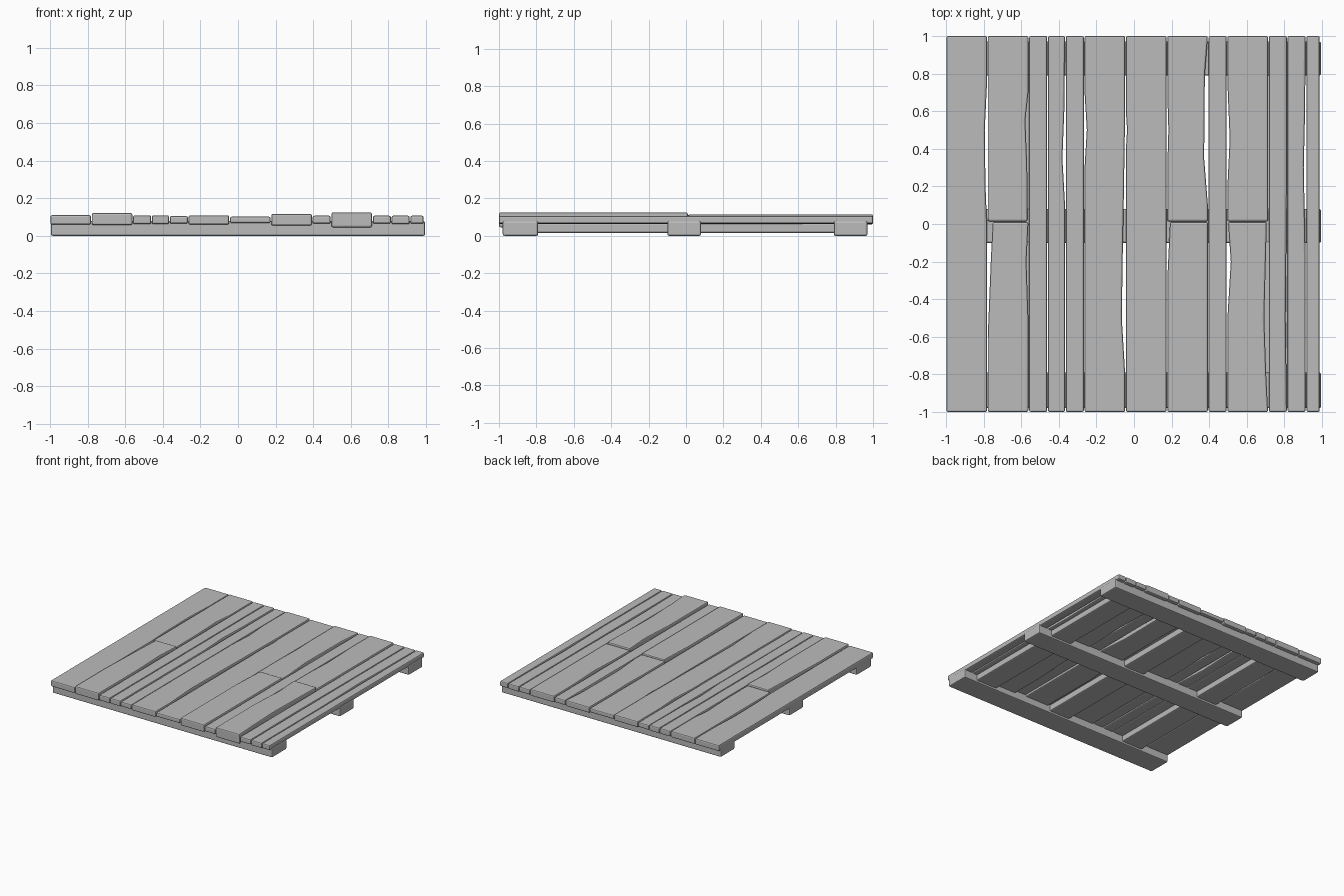
import bpy, bmesh

cube = bpy.data.objects.get("Cube")
if cube:
    bpy.data.objects.remove(cube, do_unlink=True)

# Single plain grey
grey = bpy.data.materials.new("plain grey")
grey.use_nodes = True
grey.diffuse_color = (0.5, 0.5, 0.5, 1)
bsdf = grey.node_tree.nodes["Principled BSDF"]
bsdf.inputs["Base Color"].default_value = grey.diffuse_color
bsdf.inputs["Roughness"].default_value = 0.8


def wobble(points, y):
    """Sideways offset at y, blended between the given (y, offset) points."""
    pts = [(-1, 0)] + list(points) + [(1, 0)]
    for (ya, a), (yb, b) in zip(pts, pts[1:]):
        if ya <= y <= yb:
            return a + (b - a) * (y - ya) / max(yb - ya, 0.001)
    return 0


def board(name, x0, x1, y0, y1, z0, z1, left=(), right=(), bevel=0.009):
    """A bevelled board along y whose two long edges may wander."""
    ys = sorted({y0, y1, *[y for y, _ in (*left, *right) if y0 < y < y1]})
    bm = bmesh.new()
    rings = []
    for y in ys:
        a, b = x0 + wobble(left, y), x1 + wobble(right, y)
        rings.append([bm.verts.new(p) for p in
                      ((a, y, z0), (b, y, z0), (b, y, z1), (a, y, z1))])
    for r, s in zip(rings, rings[1:]):
        for i in range(4):
            j = (i + 1) % 4
            bm.faces.new((r[i], r[j], s[j], s[i]))
    bm.faces.new(rings[0][::-1])
    bm.faces.new(rings[-1])
    bmesh.ops.recalc_face_normals(bm, faces=bm.faces)
    mesh = bpy.data.meshes.new(name)
    bm.to_mesh(mesh)
    bm.free()
    mesh.materials.append(grey)
    obj = bpy.data.objects.new(name, mesh)
    bpy.context.collection.objects.link(obj)
    mod = obj.modifiers.new("soft edges", 'BEVEL')
    mod.width = bevel
    mod.segments = 2
    mod.limit_method = 'ANGLE'
    mod.angle_limit = 0.6
    return obj


# Full-length planks: x range, z range, wandering of each long edge
G = 0.002
planks = [
    (-1.0, -0.78, 0.06, 0.11, (), ((0.0, 0), (0.2, -0.008), (0.5, -0.012), (0.75, 0))),
    (-0.56, -0.46, 0.062, 0.109, (), ()),
    (-0.46, -0.365, 0.062, 0.109, (), ((0.1, 0), (0.35, -0.014), (0.6, -0.004))),
    (-0.365, -0.265, 0.065, 0.105, (), ()),
    (-0.265, -0.045, 0.06, 0.109,
     ((0.3, 0), (0.5, 0.012), (0.7, 0)),
     ((-0.8, 0), (-0.5, -0.018), (-0.1, -0.012), (0.1, -0.008), (0.6, 0))),
    (-0.045, 0.175, 0.068, 0.102, ((0.4, 0), (0.5, 0.006), (0.6, 0)), ()),
    (0.395, 0.495, 0.065, 0.107, (), ()),
    (0.715, 0.815, 0.065, 0.107, (), ((-0.5, -0.006), (0.2, 0))),
    (0.815, 0.915, 0.062, 0.107, (), ((-0.2, 0), (0.3, -0.01), (0.6, -0.003))),
    (0.915, 0.99, 0.065, 0.107, (), ()),
]
for i, (x0, x1, z0, z1, lo, hi) in enumerate(planks):
    board(f"plank_{i + 1}", x0 + G, x1 - G, -1, 1, z0, z1, lo, hi)

# Wide planks cut in two halfway: x range, front z, back z, edges of each half
split_planks = [
    (-0.78, -0.56, (0.057, 0.121), (0.06, 0.112),
     ((-0.6, 0), (-0.2, 0.016), (0, 0.026)), ((-0.5, 0), (-0.2, -0.01), (0, 0)),
     (), ((0.3, -0.006), (0.55, -0.016), (0.7, 0))),
    (0.175, 0.395, (0.055, 0.117), (0.06, 0.11),
     ((-0.3, 0), (0, 0.014)), (),
     ((0.3, 0), (0.5, 0.006), (0.7, 0)), ((0.1, 0), (0.35, -0.02), (0.8, -0.016))),
    (0.495, 0.715, (0.045, 0.125), (0.06, 0.115),
     ((-0.5, 0), (-0.2, 0.018), (0, 0.004)), ((-0.8, -0.01), (-0.5, -0.02), (0, -0.007)),
     ((0.2, 0), (0.45, 0.012), (0.75, 0)), ()),
]
for i, (x0, x1, zf, zb, fl, fr, bl, br) in enumerate(split_planks):
    board(f"split_plank_front_{i + 1}", x0 + G, x1 - G, -1, 0.01, *zf, fl, fr)
    board(f"split_plank_back_{i + 1}", x0 + G, x1 - G, 0.014, 1, *zb, bl, br)

# Cross beams underneath
for name, y0, y1 in (("front", -0.98, -0.79), ("middle", -0.1, 0.08), ("back", 0.79, 0.97)):
    board(f"{name}_cross_beam", -0.995, 0.995, y0, y1, 0, 0.078)

# Lengthwise stringers between the beams
for name, x in (("right", -0.645), ("centre", 0.065), ("left", 0.78)):
    board(f"{name}_stringer", x - 0.095, x + 0.095, -0.9, 0.9, 0.016, 0.07)
